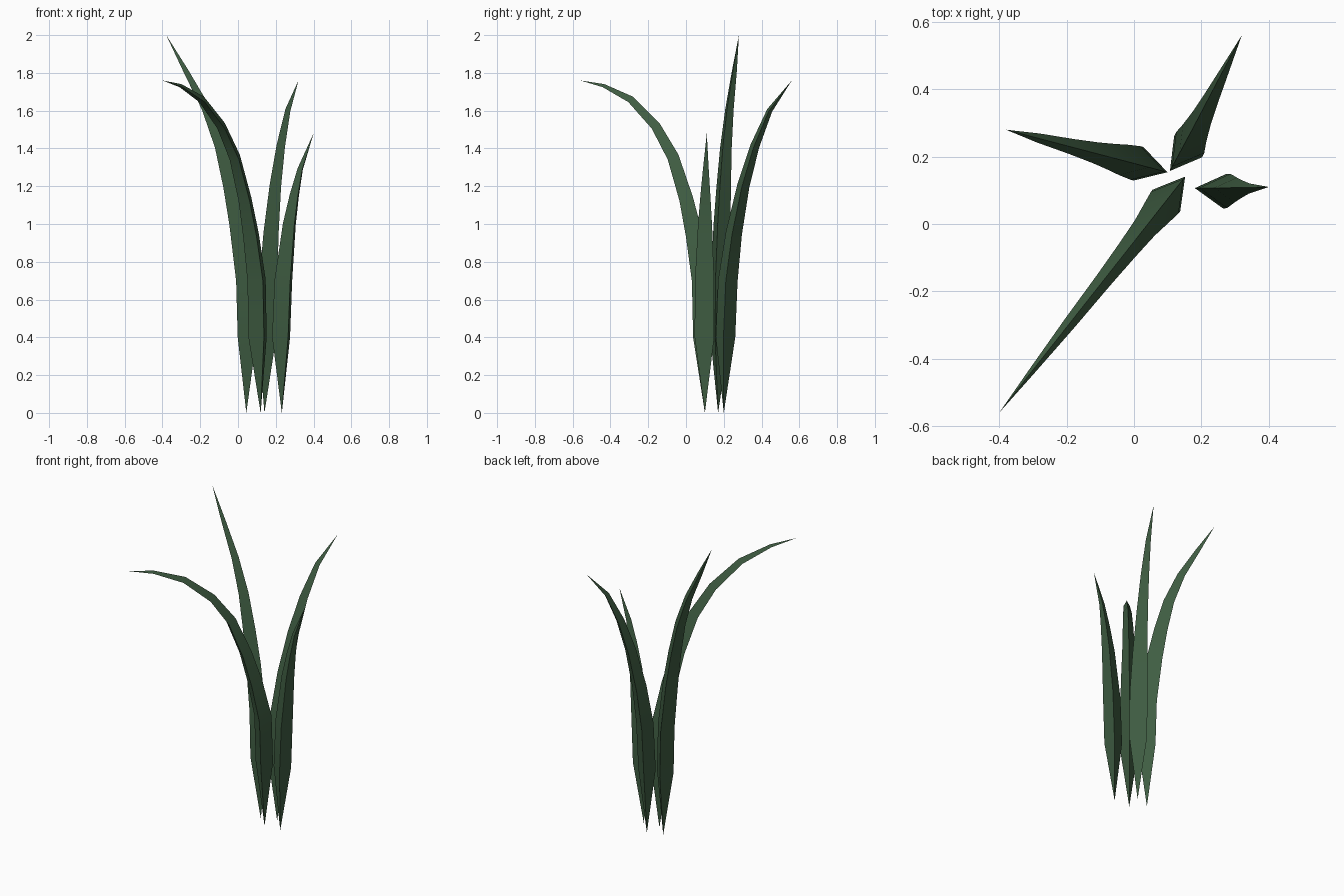
import bpy, bmesh, math
from mathutils import Vector

if "Cube" in bpy.data.objects:
    bpy.data.objects.remove(bpy.data.objects["Cube"])

green = bpy.data.materials.new("leaf_green")
green.diffuse_color = (0.05, 0.11, 0.055, 1)
green.use_nodes = True
green.node_tree.nodes["Principled BSDF"].inputs["Base Color"].default_value = green.diffuse_color


def blade(name, base, tip, facing, rings):
    """Three-sided blade, pointed at both ends, flat face turned outward.
    rings: (fraction of the lean, height, radius)"""
    foot, end = Vector((*base, 0)), Vector(tip)
    path = [foot]
    for lean, z, r in rings:
        p = foot.lerp(end, lean)
        p.z = z
        path.append(p)
    path.append(end)

    bm = bmesh.new()
    s = Vector((*facing, 0)).normalized()
    loops = []
    for i, (_, _, r) in enumerate(rings, 1):
        t = (path[i + 1] - path[i - 1]).normalized()
        n = (s - t * s.dot(t)).normalized()
        b = t.cross(n)
        loops.append([bm.verts.new(path[i] + r * (n * math.cos(a) + b * math.sin(a)))
                      for a in (math.pi / 3, math.pi, 5 * math.pi / 3)])
    bottom, top = bm.verts.new(foot), bm.verts.new(end)
    for k in range(3):
        j = (k + 1) % 3
        bm.faces.new((bottom, loops[0][j], loops[0][k]))
        for lo, hi in zip(loops, loops[1:]):
            bm.faces.new((lo[k], lo[j], hi[j], hi[k]))
        bm.faces.new((loops[-1][k], loops[-1][j], top))
    bmesh.ops.recalc_face_normals(bm, faces=bm.faces)

    mesh = bpy.data.meshes.new(name)
    bm.to_mesh(mesh)
    bm.free()
    mesh.materials.append(green)
    ob = bpy.data.objects.new(name, mesh)
    bpy.context.collection.objects.link(ob)
    bpy.context.view_layer.objects.active = ob
    ob.select_set(True)
    bpy.ops.object.shade_smooth_by_angle(angle=math.radians(40))
    ob.select_set(False)


# Long blade drooping to the front left
blade("drooping_leaf", (0.12, 0.10), (-0.40, -0.56, 1.76), (-0.62, -0.79), [
    (0.01, 0.40, 0.060), (0.02, 0.70, 0.060), (0.08, 0.94, 0.052),
    (0.145, 1.13, 0.043), (0.25, 1.35, 0.036), (0.39, 1.515, 0.029),
    (0.59, 1.655, 0.022), (0.81, 1.73, 0.011)])

# Tallest blade leaning left
blade("tall_leaf", (0.044, 0.17), (-0.38, 0.28, 2.0), (-0.96, 0.28), [
    (0.005, 0.40, 0.060), (0.025, 0.70, 0.060), (0.12, 1.00, 0.054),
    (0.21, 1.20, 0.046), (0.33, 1.41, 0.037), (0.51, 1.61, 0.027),
    (0.76, 1.81, 0.016)])

# Blade leaning to the back
blade("back_leaf", (0.14, 0.20), (0.32, 0.56, 1.76), (0.6, 0.8), [
    (0.015, 0.40, 0.060), (0.05, 0.70, 0.060), (0.14, 0.95, 0.050),
    (0.28, 1.20, 0.038), (0.45, 1.41, 0.028), (0.67, 1.60, 0.017)])

# Short blade on the right
blade("short_leaf", (0.232, 0.10), (0.40, 0.11, 1.48), (0.99, -0.10), [
    (0.05, 0.40, 0.060), (0.12, 0.70, 0.059), (0.29, 1.00, 0.043),
    (0.43, 1.15, 0.031), (0.60, 1.29, 0.018)])
